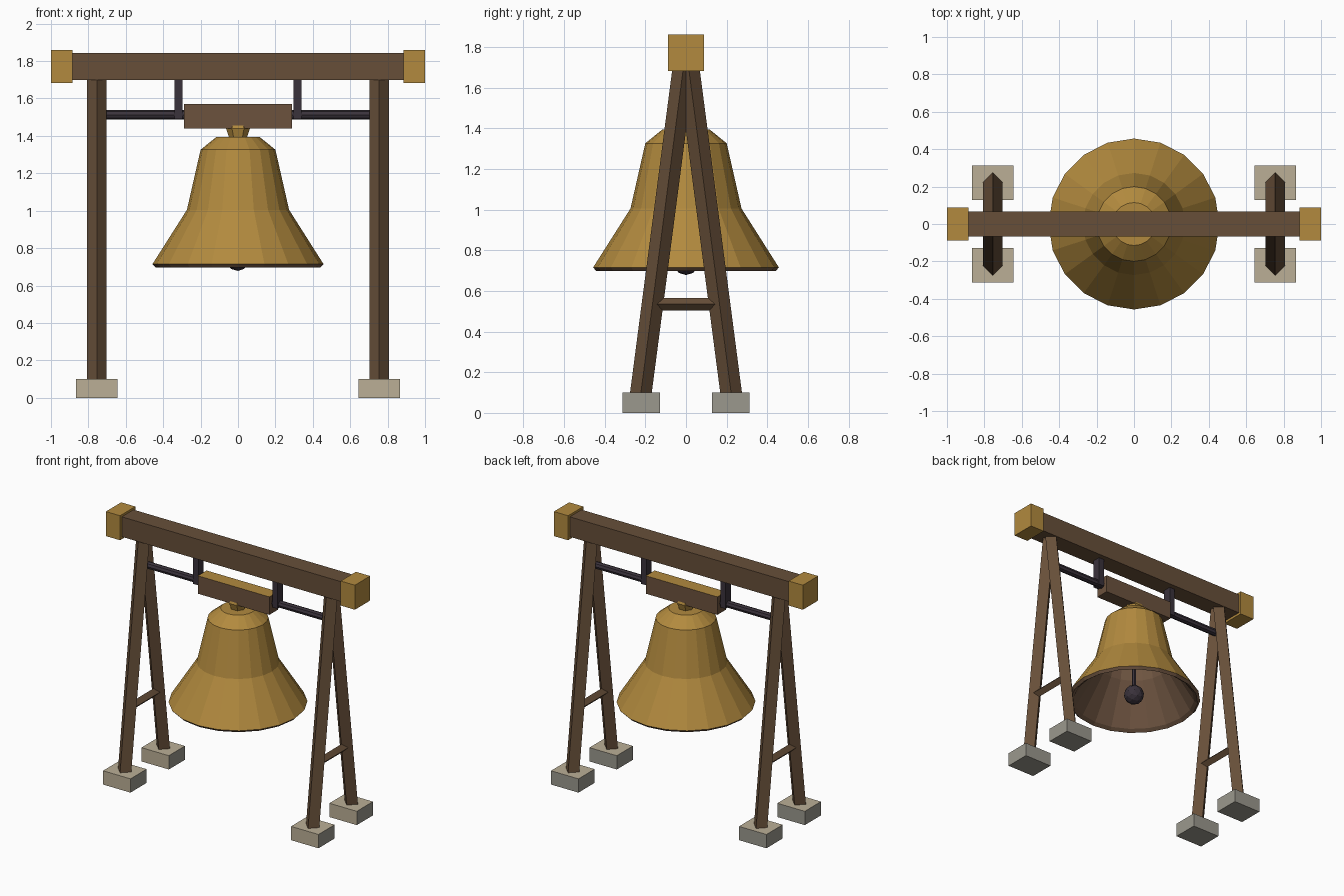
import bpy, bmesh
from math import cos, sin, pi
from mathutils import Vector

cube = bpy.data.objects.get("Cube")
if cube:
    bpy.data.objects.remove(cube, do_unlink=True)


def material(name, rgb):
    """Flat colour given as 8-bit sRGB, stored as linear."""
    lin = [((c / 255 + 0.055) / 1.055) ** 2.4 for c in rgb] + [1]
    m = bpy.data.materials.new(name)
    m.use_nodes = True
    m.diffuse_color = lin
    bsdf = m.node_tree.nodes["Principled BSDF"]
    bsdf.inputs["Base Color"].default_value = lin
    bsdf.inputs["Roughness"].default_value = 0.8
    return m


BRONZE = material("bronze", (178, 138, 62))
INNER = material("dull bronze", (112, 86, 66))
WOOD = material("dark wood", (103, 79, 57))
YOKE = material("yoke wood", (108, 82, 61))
IRON = material("dark iron", (58, 50, 59))
TAN = material("tan stone", (187, 175, 150))
GREY = material("grey stone", (155, 152, 141))


def finish(name, bm, mats):
    bmesh.ops.recalc_face_normals(bm, faces=bm.faces)
    mesh = bpy.data.meshes.new(name)
    bm.to_mesh(mesh)
    bm.free()
    for m in mats:
        mesh.materials.append(m)
    obj = bpy.data.objects.new(name, mesh)
    bpy.context.collection.objects.link(obj)
    return obj


def box(name, center, size, *mats, rule=None):
    """Box; faces whose normal passes the rule take the second material."""
    bm = bmesh.new()
    bmesh.ops.create_cube(bm, size=1)
    for v in bm.verts:
        v.co = Vector(c + s * k for c, s, k in zip(center, size, v.co))
    bm.normal_update()
    for f in bm.faces:
        f.material_index = int(bool(rule and rule(f.normal)))
    return finish(name, bm, mats)


def skin(bm, rings, inner_from=None):
    """Bridge vertex rings and close both ends."""
    n = len(rings[0])
    for k, (a, b) in enumerate(zip(rings, rings[1:])):
        for i in range(n):
            j = (i + 1) % n
            f = bm.faces.new((a[i], a[j], b[j], b[i]))
            f.material_index = int(inner_from is not None and k >= inner_from)
    bm.faces.new(rings[0])
    end = bm.faces.new(rings[-1])
    end.material_index = int(inner_from is not None)


def bar(name, p, q, radius, sides, mat):
    """Straight prism from p to q."""
    p, q = Vector(p), Vector(q)
    d = (q - p).normalized()
    u = Vector((0, 1, 0)) if abs(d.x) > 0.9 else Vector((1, 0, 0))
    w = d.cross(u)
    bm = bmesh.new()
    angles = [2 * pi * i / sides for i in range(sides)]
    skin(bm, [[bm.verts.new(c + radius * (cos(a) * u + sin(a) * w)) for a in angles]
              for c in (p, q)])
    return finish(name, bm, [mat])


def lathe(name, profile, sides, mats, inner_from=None):
    """Spin (radius, height) points about the z axis."""
    bm = bmesh.new()
    angles = [2 * pi * i / sides for i in range(sides)]
    skin(bm, [[bm.verts.new((r * cos(a), r * sin(a), z)) for a in angles]
              for r, z in profile], inner_from)
    return finish(name, bm, mats)


# Top beam with bronze end caps
box("top_beam", (0, 0, 1.772), (1.8, 0.135, 0.145), WOOD)

LEG_X = 0.755
for side, s in (("left", 1), ("right", -1)):
    box(f"{side}_beam_cap", (s * 0.943, 0, 1.771), (0.114, 0.175, 0.178), BRONZE)

    # A-frame legs on stone feet
    for end, e in (("front", -1), ("back", 1)):
        bar(f"{side}_{end}_leg", (s * LEG_X, e * 0.223, 0.09),
            (s * LEG_X, e * 0.01, 1.72), 0.053, 4, WOOD)
        box(f"{side}_{end}_foot", (s * LEG_X, e * 0.22, 0.05), (0.22, 0.185, 0.1),
            GREY, TAN, rule=lambda n: n.z > 0.5 or n.y < -0.5)
    bar(f"{side}_leg_brace", (s * LEG_X, -0.16, 0.535),
        (s * LEG_X, 0.16, 0.535), 0.031, 4, WOOD)

    # Iron hanger strap
    box(f"{side}_hanger", (s * 0.318, 0, 1.6), (0.043, 0.06, 0.22), IRON)

# Swinging axle and yoke with a bronze top
bar("axle", (-LEG_X, 0, 1.513), (LEG_X, 0, 1.513), 0.025, 8, IRON)
box("yoke", (0, 0, 1.505), (0.575, 0.1, 0.13), YOKE, BRONZE, rule=lambda n: n.z > 0.5)

# Crown and bell, the bell walled with a duller inside
lathe("bell_crown", [(0.045, 1.385), (0.064, 1.44), (0.055, 1.462)], 6, [BRONZE])
lathe("bell", [(0.115, 1.395), (0.2, 1.326), (0.273, 1.005), (0.457, 0.715),
               (0.44, 0.697), (0.415, 0.715), (0.245, 1.0), (0.17, 1.31), (0.1, 1.365)],
      20, [BRONZE, INNER], inner_from=3)

# Clapper
bar("clapper_rod", (0, 0, 0.76), (0, 0, 1.38), 0.014, 6, IRON)
bm = bmesh.new()
bmesh.ops.create_icosphere(bm, subdivisions=2, radius=0.07)
bmesh.ops.translate(bm, verts=bm.verts, vec=(0, 0, 0.748))
finish("clapper_ball", bm, [IRON])
